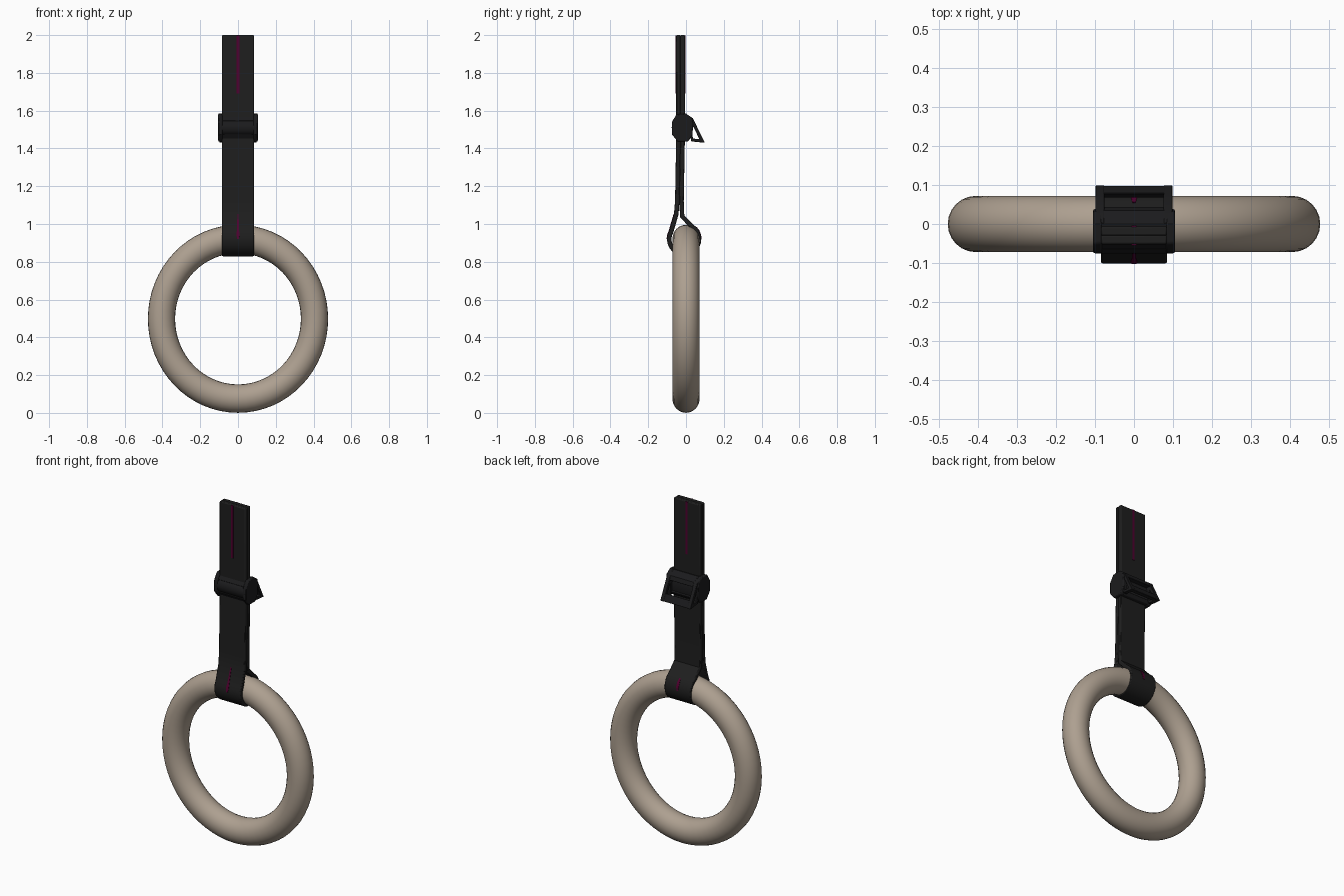
import bpy, bmesh, math
from mathutils import Vector

if "Cube" in bpy.data.objects:
    bpy.data.objects.remove(bpy.data.objects["Cube"], do_unlink=True)


def material(name, rgb, rough=0.7):
    m = bpy.data.materials.new(name)
    m.use_nodes = True
    m.diffuse_color = (*rgb, 1)
    node = m.node_tree.nodes["Principled BSDF"]
    node.inputs["Base Color"].default_value = (*rgb, 1)
    node.inputs["Roughness"].default_value = rough
    return m


wood = material("pale wood", (0.42, 0.35, 0.28))
webbing = material("black webbing", (0.013, 0.013, 0.013))
metal = material("black metal", (0.011, 0.011, 0.012))
thread = material("dark magenta thread", (0.08, 0.0, 0.028))


def finish(bm, name, mat, bevel=0.0, angle=35):
    bmesh.ops.recalc_face_normals(bm, faces=bm.faces)
    mesh = bpy.data.meshes.new(name)
    bm.to_mesh(mesh)
    bm.free()
    mesh.materials.append(mat)
    ob = bpy.data.objects.new(name, mesh)
    bpy.context.collection.objects.link(ob)
    bpy.ops.object.select_all(action="DESELECT")
    ob.select_set(True)
    bpy.context.view_layer.objects.active = ob
    bpy.ops.object.shade_smooth_by_angle(angle=math.radians(angle))
    if bevel:
        mod = ob.modifiers.new("Bevel", "BEVEL")
        mod.width, mod.segments = bevel, 2
        mod.limit_method, mod.angle_limit = "ANGLE", math.radians(50)
    return ob


def ribbon(name, path, mat, widths, thick, offset=0.0, first=0, bevel=0.0):
    """Flat band across x that follows a (y, z) path."""
    bm = bmesh.new()
    rows = []
    for k, half in enumerate(widths):
        i = first + k
        p = path[i]
        d = (path[min(i + 1, len(path) - 1)] - path[max(i - 1, 0)]).normalized()
        n = Vector((d.y, -d.x))
        a, b = p + n * (offset - thick / 2), p + n * (offset + thick / 2)
        rows.append([bm.verts.new((x, q.x, q.y)) for x, q in
                     ((-half, a), (half, a), (half, b), (-half, b))])
    for r, s in zip(rows, rows[1:]):
        for j in range(4):
            bm.faces.new((r[j], r[(j + 1) % 4], s[(j + 1) % 4], s[j]))
    bm.faces.new(rows[0])
    bm.faces.new(rows[-1])
    return finish(bm, name, mat, bevel)


def prism(name, profile, x0, x1, mat, bevel=0.0, hole=None):
    """Extrude a (y, z) outline along x; a hole needs as many points as the outline."""
    bm = bmesh.new()
    loops = [[[bm.verts.new((x, y, z)) for y, z in outline]
              for x in (x0, x1)] for outline in ([profile] + ([hole] if hole else []))]
    n = len(profile)
    for a, b in loops:
        for j in range(n):
            bm.faces.new((a[j], a[(j + 1) % n], b[(j + 1) % n], b[j]))
    for side in (0, 1):
        if hole:
            o, h = loops[0][side], loops[1][side]
            for j in range(n):
                bm.faces.new((o[j], o[(j + 1) % n], h[(j + 1) % n], h[j]))
        else:
            bm.faces.new(loops[0][side])
    return finish(bm, name, mat, bevel)


# Wooden ring, slightly taller than wide
bpy.ops.mesh.primitive_torus_add(major_segments=64, minor_segments=24,
                                 major_radius=0.405, minor_radius=0.072,
                                 location=(0, 0, 0.498), rotation=(math.pi / 2, 0, 0))
ring = bpy.context.object
ring.name = "wooden_ring"
ring.scale = (1, 1.043, 1)
ring.data.materials.append(wood)
bpy.ops.object.shade_smooth()

# Strap: down the front, around the ring, back up behind
front = [(-.04, 2), (-.04, 1.45), (-.046, 1.12), (-.052, 1.05)]
arc = [(-.01 + .079 * math.cos(math.radians(t)), .92 + .079 * math.sin(math.radians(t)))
       for t in range(150, 421, 15)]
back = [(-.02, 1.04), (-.024, 1.12), (-.018, 1.45), (-.018, 2)]
path = [Vector(p) for p in front + arc + back]
ribbon("strap", path, webbing, [.085] * len(path), .024, bevel=.005)

# Stitched stripes on the strap ends and on the loop
for name, y, s in (("upper_stripe_front", -.0525, -1), ("upper_stripe_back", -.0055, 1)):
    line = [Vector((y, 1.69)), Vector((y, 1.998))]
    ribbon(name, line, thread, [.007, .007], .004)
ribbon("loop_stripe_front", path, thread, [.003, .006, .009, .004], .004, .012, first=3)
ribbon("loop_stripe_back", path, thread, [.004, .008, .008, .004], .004, .012, first=18)

# Buckle side plates: rounded body with a triangular opening at the rear
plate = [(-.075, 1.54), (-.05, 1.58), (0, 1.585), (.035, 1.56), (.1, 1.43), (.03, 1.437),
         (-.045, 1.437), (-.075, 1.475)]
body = [(-.075, 1.54), (-.05, 1.58), (0, 1.585), (.032, 1.562), (.038, 1.53),
        (.034, 1.47), (.012, 1.437), (-.045, 1.437), (-.075, 1.475)]
outer = [(.0, 1.583), (.036, 1.56), (.1, 1.43), (.028, 1.437)]
inner = [(.034, 1.515), (.042, 1.51), (.07, 1.45), (.036, 1.452)]
for side, s in (("left", 1), ("right", -1)):
    prism(f"buckle_side_{side}", body, s * .082, s * .105, metal, .005)
    prism(f"buckle_lever_arm_{side}", outer, s * .076, s * .098, metal, .003, hole=inner)

# Buckle cross parts: front roller, top bar, cam and lever handle
roller = [(-.04 + .036 * math.cos(t * math.pi / 6), 1.51 + .042 * math.sin(t * math.pi / 6))
          for t in range(12)]
prism("buckle_roller", roller, -.1, .1, metal)
prism("buckle_top_bar", [(-.066, 1.545), (-.045, 1.576), (0, 1.582), (.035, 1.56),
                         (.045, 1.535), (0, 1.54)], -.095, .095, metal, .003)
prism("buckle_cam", [(-.01, 1.545), (.012, 1.54), (.022, 1.505), (.014, 1.46),
                     (-.01, 1.455)], -.09, .09, metal, .003)
prism("buckle_lower_bar", [(-.066, 1.475), (-.043, 1.44), (.012, 1.44), (.026, 1.46),
                           (-.01, 1.47)], -.095, .095, metal, .003)
prism("buckle_lever_handle", [(.078, 1.472), (.099, 1.431), (.068, 1.434), (.07, 1.45)],
      -.09, .09, metal, .003)
